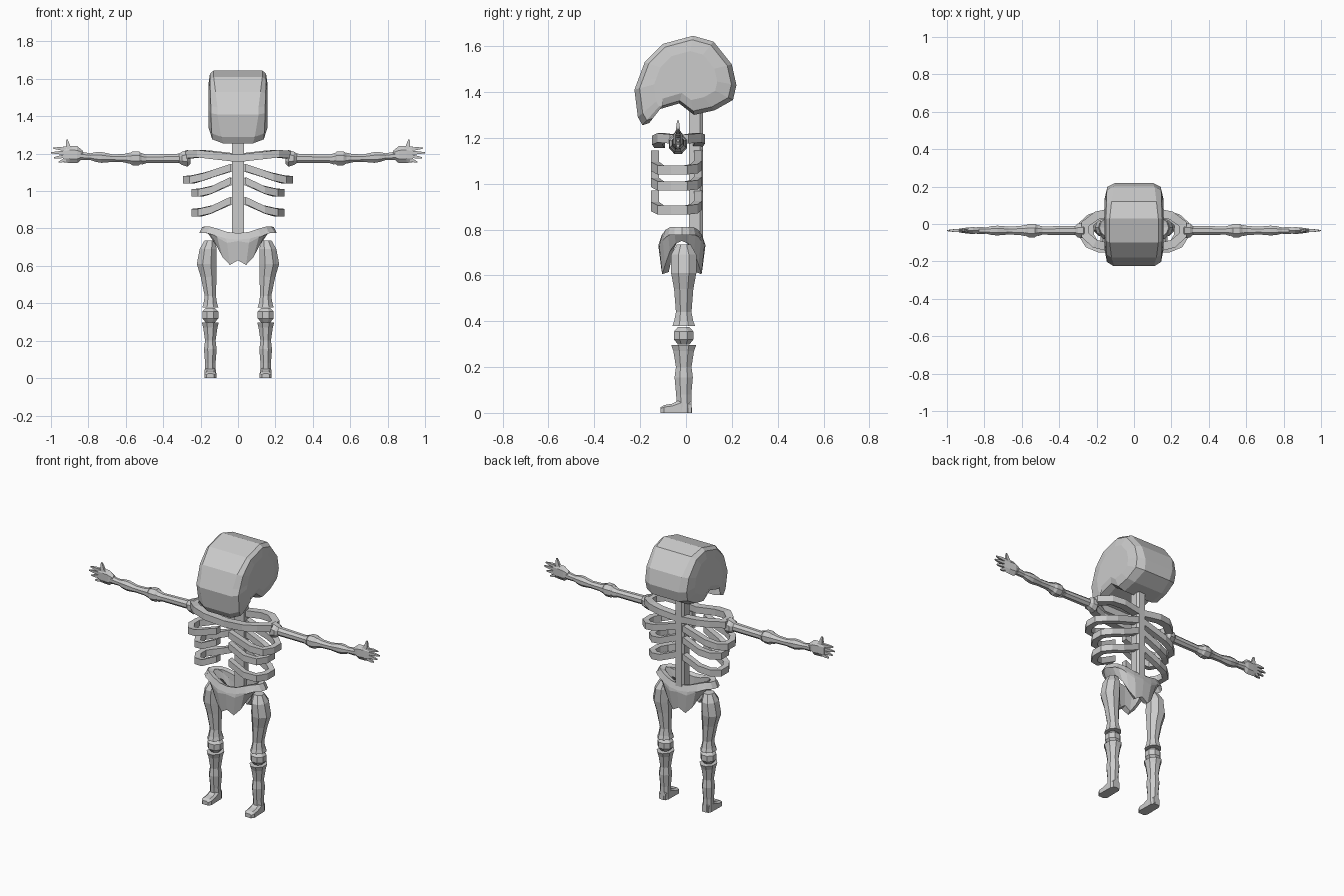
import bpy, bmesh, math
from mathutils import Vector

cube = bpy.data.objects.get("Cube")
if cube:
    bpy.data.objects.remove(cube, do_unlink=True)

bone = bpy.data.materials.new("bone_grey")
bone.use_nodes = True
GREY = (0.6, 0.6, 0.6, 1)
bone.diffuse_color = GREY
bone.node_tree.nodes["Principled BSDF"].inputs["Base Color"].default_value = GREY


def loft(name, rings, mirror=True, closed=False):
    """Skin a list of equal-length point rings; cap the ends unless closed."""
    bm = bmesh.new()
    vs = [[bm.verts.new(p) for p in ring] for ring in rings]
    n = len(vs[0])
    pairs = list(zip(vs, vs[1:])) + ([(vs[-1], vs[0])] if closed else [])
    for a, b in pairs:
        for i in range(n):
            j = (i + 1) % n
            bm.faces.new((a[i], a[j], b[j], b[i]))
    if not closed:
        bm.faces.new(vs[0])
        bm.faces.new(vs[-1])
    bmesh.ops.recalc_face_normals(bm, faces=bm.faces)
    mesh = bpy.data.meshes.new(name)
    bm.to_mesh(mesh)
    bm.free()
    mesh.materials.append(bone)
    ob = bpy.data.objects.new(name, mesh)
    bpy.context.collection.objects.link(ob)
    if mirror:
        m = ob.modifiers.new("mirror", 'MIRROR')
        m.use_mirror_merge = False
    return ob


def disc(n, a, b):
    """Flat-sided ring of unit directions scaled to half-widths a and b."""
    s = 1 / math.cos(math.pi / n)
    return [(a * s * math.cos((i + .5) * math.tau / n),
             b * s * math.sin((i + .5) * math.tau / n)) for i in range(n)]


def leg_bone(name, stations, n=8):
    # stations: z, centre x, centre y, half-width x, half-width y
    loft(name, [[(x + u, y + v, z) for u, v in disc(n, a, b)]
                for z, x, y, a, b in stations])


def arm_bone(name, stations, n=8):
    # stations: x, centre z, half-depth y, half-height z
    loft(name, [[(x, -.035 + u, z + v) for u, v in disc(n, a, b)]
                for x, z, a, b in stations])


def band(name, path, thick, tall, mirror=True, closed=False):
    """Sweep an upright rectangle along a path."""
    pts = [Vector(p) for p in path]
    rings = []
    for i, p in enumerate(pts):
        if closed:
            d = pts[(i + 1) % len(pts)] - pts[i - 1]
        else:
            d = pts[min(i + 1, len(pts) - 1)] - pts[max(i - 1, 0)]
        side = Vector((d.y, -d.x, 0)).normalized() * thick / 2
        up = Vector((0, 0, tall / 2))
        rings.append([p + side + up, p - side + up, p - side - up, p + side - up])
    return loft(name, rings, mirror, closed)


# Skull: side profile as (y, z, half-width), narrowed towards the cheeks
profile = [(-.21, 1.45, .11), (-.225, 1.41, .11), (-.21, 1.29, .09), (-.19, 1.255, .08),
           (-.16, 1.265, .08), (-.165, 1.31, .10), (-.03, 1.35, .11), (.035, 1.30, .10),
           (.125, 1.32, .10), (.205, 1.365, .09), (.22, 1.43, .10), (.2, 1.52, .11),
           (.12, 1.62, .12), (.03, 1.645, .13), (-.1, 1.61, .13), (-.18, 1.53, .12)]


def skull_ring(scale, blend, side):
    return [(side * (w + (.157 - w) * blend), y * scale, 1.47 + (z - 1.47) * scale)
            for y, z, w in profile]


loft("skull", [skull_ring(s, b, d) for s, b, d in
               ((.62, 1, -1), (.9, .75, -1), (1, 0, -1), (1, 0, 1), (.9, .75, 1), (.62, 1, 1))],
     mirror=False)

# Spine
spine = [(-.032, .013), (.032, .013), (.032, .06), (.02, .074), (-.02, .074), (-.032, .06)]
loft("spine", [[(x, y, z) for x, y in spine] for z in (.71, 1.0, 1.42)], mirror=False)

# Collar ring dipping at the breastbone
half = [(0, -.115, 1.175), (.13, -.125, 1.19), (.21, -.105, 1.2), (.26, -.06, 1.195),
        (.26, 0, 1.195), (.2, .045, 1.2), (.13, .06, 1.195), (0, .05, 1.18)]
ring = half + [(-x, y, z) for x, y, z in half[-2:0:-1]]
band("collar", ring, .045, .04, mirror=False, closed=True)

# Ribs: rise at the front and at the spine, lowest at the side
for label, reach, z in (("upper", .295, 1.06), ("middle", .25, .99), ("lower", .25, .885)):
    r = reach - .018
    path = [(.04, -.135, z + .065), (r - .09, -.135, z + .015), (r - .03, -.11, z),
            (r, -.06, z), (r, .0, z), (r - .04, .035, z + .005),
            (r - .1, .052, z + .02), (.02, .052, z + .068)]
    band(label + "_rib", path, .036, .04)

# Pelvis: an open bowl, deeper front and back than at the hips
rings = []
N = 20
for i in range(N):
    t = math.tau * i / N
    c, s = math.cos(t), math.sin(t)
    top = .775 + .035 * min(1, abs(c) * 1.4) ** 2
    low = (.63 - .025 * math.sin(math.pi * min(1, abs(c) * 1.6))
           + .12 * max(0, abs(c) - .5) / .5)
    mid = (top + low) / 2 + .03

    def at(rx, ry, z):
        return (rx * c, -.018 + ry * s, z)
    rings.append([at(.185, .088, top), at(.208, .10, top - .035), at(.19, .103, mid),
                  at(.14, .09, low), at(.11, .06, low + .01), at(.15, .06, mid),
                  at(.15, .06, top - .01)])
loft("pelvis", rings, mirror=False, closed=True)

# Legs
leg_bone("thigh", [(.735, .15, -.01, .03, .03), (.69, .16, -.01, .045, .055),
                   (.61, .167, -.01, .053, .055), (.54, .157, -.01, .042, .042),
                   (.44, .148, -.01, .03, .034), (.4, .148, -.01, .036, .042),
                   (.378, .148, -.01, .043, .05)])
leg_bone("knee", [(.375, .148, -.01, .025, .025), (.355, .148, -.01, .043, .042),
                  (.32, .148, -.01, .043, .042), (.298, .148, -.01, .025, .025)])
leg_bone("shin", [(.297, .148, -.01, .045, .055), (.27, .148, -.01, .038, .045),
                  (.2, .148, -.01, .028, .034), (.155, .148, -.01, .034, .04),
                  (.08, .148, -.01, .028, .033), (.0, .148, -.006, .03, .032)])

# Foot: tapering wedge with a blunt toe
loft("foot", [[(.148 - w, y, 0), (.148 + w, y, 0), (.148 + w, y, h * .75),
               (.148 + w * .6, y, h), (.148 - w * .6, y, h), (.148 - w, y, h * .75)]
              for y, w, h in ((.024, .022, .05), (-.02, .03, .06), (-.06, .031, .04),
                              (-.095, .032, .034), (-.112, .02, .024))])

# Arms
arm_bone("shoulder", [(.255, 1.175, .022, .03), (.27, 1.175, .04, .045),
                      (.3, 1.175, .038, .035), (.315, 1.175, .024, .025)])
arm_bone("upper_arm", [(.31, 1.175, .025, .025), (.49, 1.172, .022, .023),
                       (.515, 1.172, .03, .031)])
arm_bone("elbow", [(.512, 1.175, .024, .024), (.53, 1.175, .036, .037),
                   (.565, 1.175, .036, .037), (.585, 1.175, .024, .024)])
arm_bone("forearm", [(.58, 1.176, .03, .03), (.61, 1.176, .024, .022),
                     (.67, 1.176, .021, .02), (.73, 1.18, .026, .029),
                     (.76, 1.182, .024, .026), (.79, 1.184, .017, .018),
                     (.84, 1.188, .019, .022)])

# Hand with thumb and four fingers
arm_bone("palm", [(.83, 1.195, .014, .018), (.86, 1.195, .019, .04),
                  (.9, 1.196, .015, .04), (.935, 1.196, .01, .036)], n=6)
for name, base, tip in (("index", 1.224, (.99, 1.23)), ("middle", 1.205, (1.0, 1.205)),
                        ("ring", 1.187, (.985, 1.178)), ("little", 1.168, (.96, 1.155))):
    x, z = tip
    arm_bone(name + "_finger", [(.92, base, .009, .009),
                                ((.92 + x) / 2, (base + z) / 2, .008, .008),
                                (x, z, .003, .003)], n=4)
leg_bone("thumb", [(1.215, .89, -.035, .02, .011), (1.24, .908, -.035, .012, .009),
                   (1.275, .914, -.035, .004, .004)], n=4)
